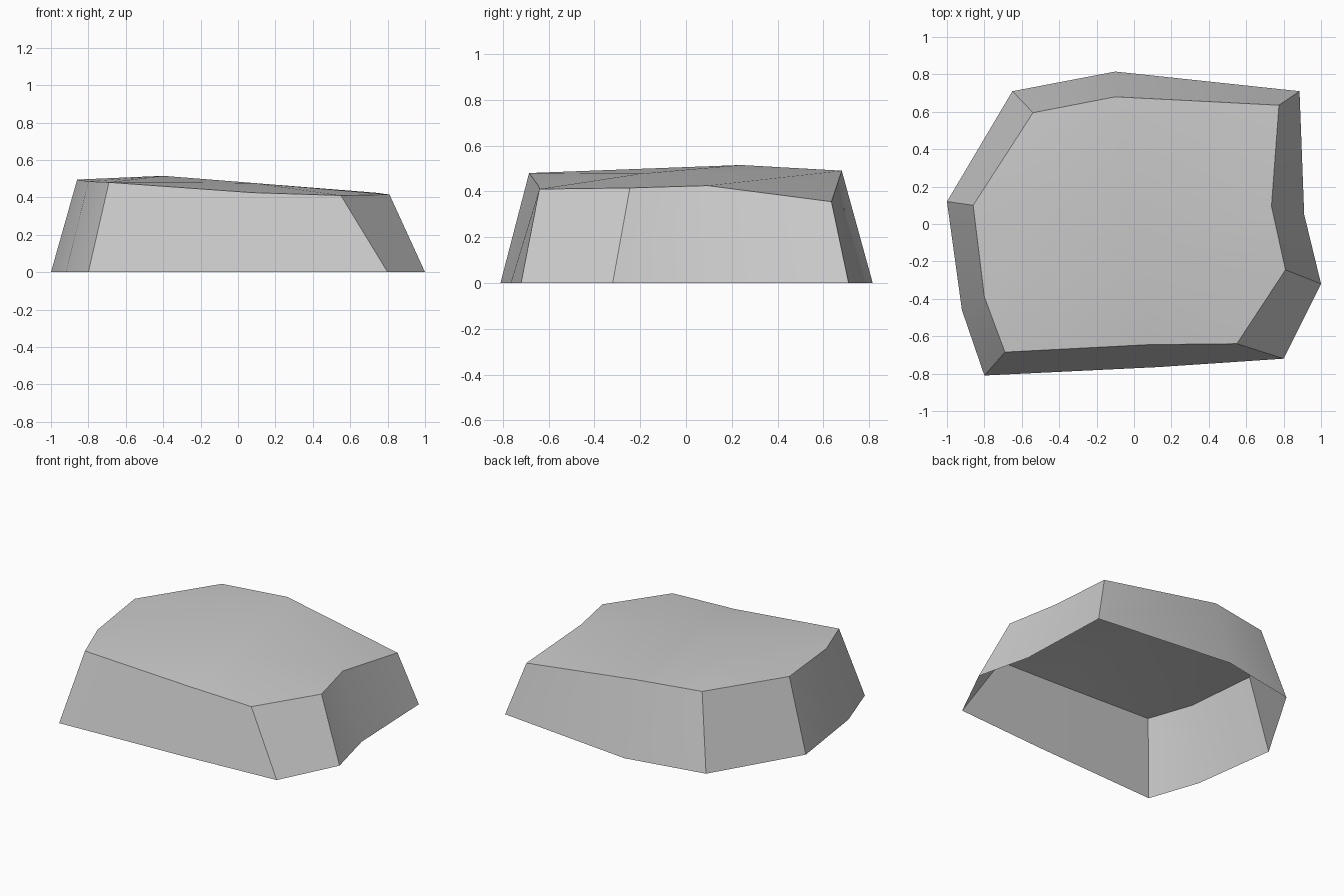
import bpy
import bmesh
import math

cube = bpy.data.objects.get("Cube")
if cube:
    bpy.data.objects.remove(cube, do_unlink=True)

stone = bpy.data.materials.new("grey stone")
stone.use_nodes = True
colour = (0.6, 0.6, 0.6, 1)
stone.diffuse_color = colour
stone.node_tree.nodes["Principled BSDF"].inputs["Base Color"].default_value = colour

# Ground outline and the higher rim, both counter-clockwise from the front right corner
base = [(-0.8, -0.81), (0.13, -0.765), (0.8, -0.72), (1, -0.32), (0.91, 0.05),
        (0.885, 0.71), (-0.1, 0.815), (-0.65, 0.71), (-1, 0.12), (-0.92, -0.46)]
rim = [(-0.69, -0.685, 0.48), (0.08, -0.645, 0.425), (0.55, -0.64, 0.41),
       (0.81, -0.245, 0.415), (0.735, 0.095, 0.425), (0.775, 0.635, 0.355),
       (-0.1, 0.68, 0.49), (-0.54, 0.595, 0.495), (-0.86, 0.1, 0.495),
       (-0.8, -0.39, 0.485)]

bm = bmesh.new()
low = [bm.verts.new((x, y, 0)) for x, y in base]
high = [bm.verts.new(p) for p in rim]
count = len(base)

# Sloping sides, open underneath
for i in range(count):
    j = (i + 1) % count
    bm.faces.new((low[i], low[j], high[j], high[i]))

# Top, fanned around a peak and a lower shoulder
peak = bm.verts.new((-0.4, 0.24, 0.515))
shoulder = bm.verts.new((0.08, -0.2, 0.477))


def fan(centre, indices):
    for a, b in zip(indices, indices[1:]):
        bm.faces.new((centre, high[a], high[b]))


fan(shoulder, [0, 1, 2, 3, 4, 6])
fan(peak, [6, 7, 8, 9, 0])
bm.faces.new((high[4], high[5], high[6]))
bm.faces.new((peak, shoulder, high[6]))
bm.faces.new((peak, high[0], shoulder))

mesh = bpy.data.meshes.new("rock")
bm.to_mesh(mesh)
bm.free()
mesh.materials.append(stone)
rock = bpy.data.objects.new("rock", mesh)
bpy.context.collection.objects.link(rock)

# Smooth shading with sharp main corners
bpy.ops.object.select_all(action="DESELECT")
rock.select_set(True)
bpy.context.view_layer.objects.active = rock
bpy.ops.object.shade_smooth_by_angle(angle=math.radians(30))
